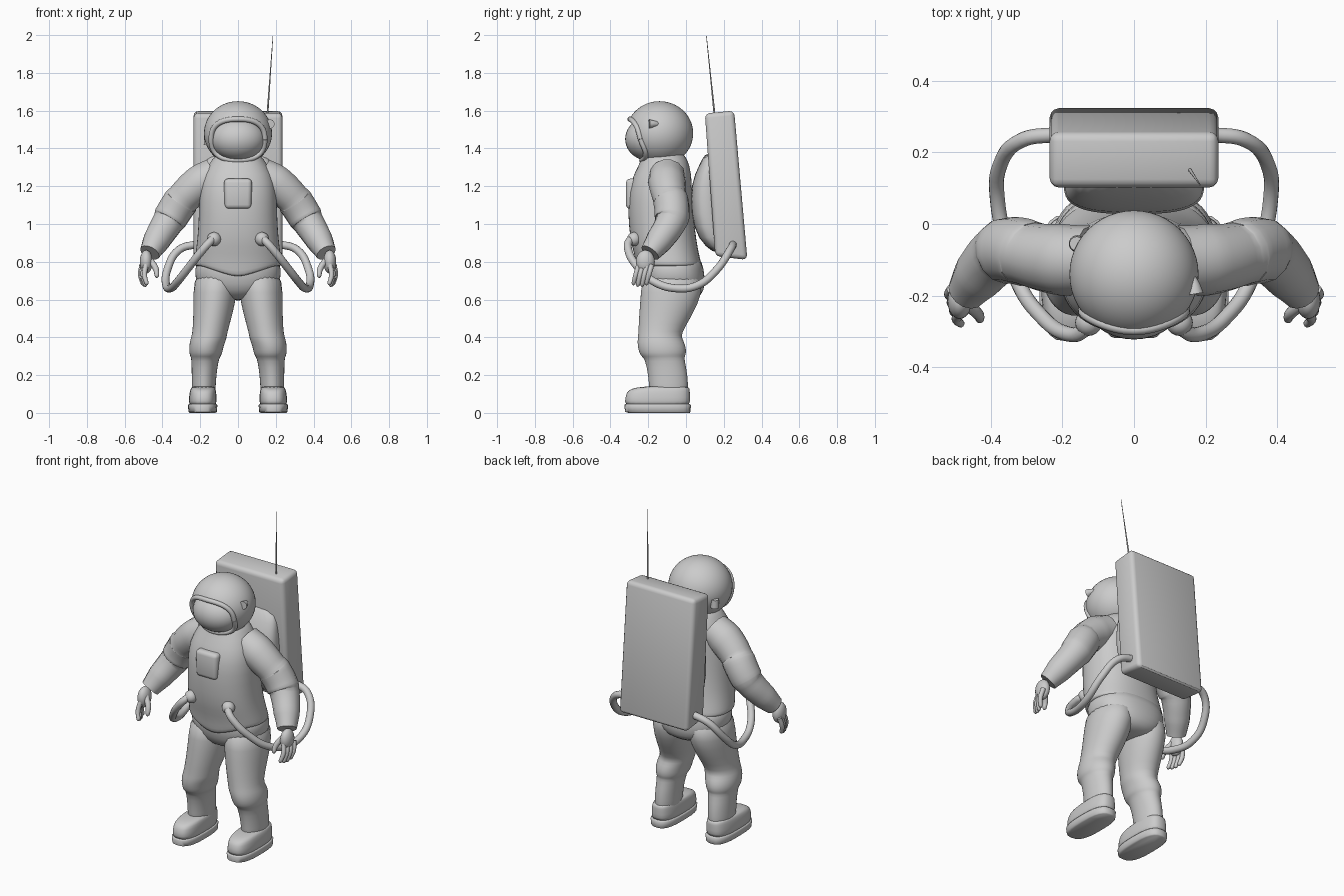
import bpy, bmesh
from math import sin, cos, pi, radians
from mathutils import Vector


def finish(ob, angle=40):
    bpy.ops.object.select_all(action='DESELECT')
    ob.select_set(True)
    bpy.context.view_layer.objects.active = ob
    bpy.ops.object.shade_smooth_by_angle(angle=radians(angle))
    return ob


def mesh_object(name, bm, angle=40):
    bmesh.ops.recalc_face_normals(bm, faces=bm.faces)
    me = bpy.data.meshes.new(name)
    bm.to_mesh(me)
    bm.free()
    ob = bpy.data.objects.new(name, me)
    bpy.context.collection.objects.link(ob)
    return finish(ob, angle)


def loft(name, rings, s=1, n=24, p=2.0, subsurf=1):
    """Stack of super-ellipse rings: (x, y_front, y_back, z, half_width, front_dip)."""
    bm = bmesh.new()
    loops = []
    for x, y0, y1, z, rx, dip in rings:
        loop = []
        for i in range(n):
            c, d = cos(2 * pi * i / n), sin(2 * pi * i / n)
            px = abs(c) ** (2 / p) * (1 if c > 0 else -1) * rx
            py = abs(d) ** (2 / p) * (1 if d > 0 else -1) * (y1 - y0) / 2
            drop = dip * max(0, 1 - 1.2 * abs(c)) if d < 0 else 0
            loop.append(bm.verts.new((s * (x + px), (y0 + y1) / 2 + py, z - drop)))
        loops.append(loop)
    for a, b in zip(loops, loops[1:]):
        for i in range(n):
            bm.faces.new((a[i], a[(i + 1) % n], b[(i + 1) % n], b[i]))
    bm.faces.new(loops[0])
    bm.faces.new(loops[-1])
    ob = mesh_object(name, bm, 60)
    if subsurf:
        ob.modifiers.new("smooth", 'SUBSURF').levels = subsurf
        ob.modifiers["smooth"].render_levels = subsurf
    return ob


def tube(name, pts, s=1, res=6):
    """Round tube through (x, y, z, radius) points."""
    cu = bpy.data.curves.new(name, 'CURVE')
    cu.dimensions = '3D'
    cu.bevel_depth, cu.bevel_resolution, cu.resolution_u = 1, 5, res
    cu.use_fill_caps = True
    sp = cu.splines.new('BEZIER')
    sp.bezier_points.add(len(pts) - 1)
    for bp, (x, y, z, r) in zip(sp.bezier_points, pts):
        bp.co, bp.radius = (s * x, y, z), r
        bp.handle_left_type = bp.handle_right_type = 'AUTO'
    ob = bpy.data.objects.new(name, cu)
    bpy.context.collection.objects.link(ob)
    bpy.ops.object.select_all(action='DESELECT')
    ob.select_set(True)
    bpy.context.view_layer.objects.active = ob
    bpy.ops.object.convert(target='MESH')
    return finish(bpy.context.object)


def ball(name, loc, size, u=32, v=20):
    bm = bmesh.new()
    bmesh.ops.create_uvsphere(bm, u_segments=u, v_segments=v, radius=1)
    bmesh.ops.scale(bm, vec=size, verts=bm.verts)
    bmesh.ops.translate(bm, vec=loc, verts=bm.verts)
    return mesh_object(name, bm)


def block(name, bottom, top, bevel):
    """Bevelled box between two rectangles (half_width, y_front, y_back, z_front, z_back)."""
    bm = bmesh.new()
    v = [bm.verts.new((sx * w, y, z)) for w, y0, y1, z0, z1 in (bottom, top)
         for sx, y, z in ((-1, y0, z0), (1, y0, z0), (1, y1, z1), (-1, y1, z1))]
    for f in ((0, 1, 2, 3), (4, 5, 6, 7), (0, 1, 5, 4), (1, 2, 6, 5), (2, 3, 7, 6), (3, 0, 4, 7)):
        bm.faces.new([v[i] for i in f])
    bmesh.ops.bevel(bm, geom=bm.edges[:], offset=bevel, segments=3, profile=0.5, affect='EDGES')
    return mesh_object(name, bm, 30)


# Helmet with a face opening, rim and bulging visor
C, S = Vector((0, -0.14, 1.48)), Vector((0.18, 0.178, 0.17))
helmet = ball("helmet", C, S, 48, 32)
outline = []
for i in range(48):
    a = 2 * pi * i / 48
    c, d = cos(a), sin(a)
    x = 0.142 * abs(c) ** 0.8 * (1 if c > 0 else -1)
    z = 1.45 + (0.105 if d > 0 else 0.112) * abs(d) ** 0.8 * (1 if d > 0 else -1)
    y = C.y - S.y * max(0.05, 1 - (x / S.x) ** 2 - ((z - C.z) / S.z) ** 2) ** 0.5
    outline.append((x, y, z))
bm = bmesh.new()
front = [bm.verts.new((x, -0.5, z)) for x, y, z in outline]
back = [bm.verts.new((x, -0.19, z)) for x, y, z in outline]
for i in range(48):
    j = (i + 1) % 48
    bm.faces.new((front[i], front[j], back[j], back[i]))
bm.faces.new(front)
bm.faces.new(back)
cutter = mesh_object("visor_cutter", bm)
cutter.hide_render = True
cutter.hide_set(True)
cut = helmet.modifiers.new("opening", 'BOOLEAN')
cut.object, cut.operation, cut.solver = cutter, 'DIFFERENCE', 'EXACT'
tube("helmet_rim", [(x, y + 0.004, z, 0.014) for x, y, z in outline + outline[:1]], res=1)
ball("visor", (0, -0.2, 1.45), (0.145, 0.122, 0.114))

# Small helmet fittings
tube("helmet_lamp", [(0.15, -0.14, 1.525, 0.012), (0.165, -0.165, 1.53, 0.016),
                     (0.17, -0.195, 1.53, 0.024)])
tube("helmet_valve", [(-0.16, -0.055, 1.47, 0.02), (-0.158, -0.055, 1.42, 0.024)])

# Torso with V-shaped front hem, and trouser seat
loft("jacket", [(0, -0.23, -0.02, 1.39, 0.10, 0), (0, -0.235, 0.01, 1.34, 0.14, 0),
                (0, -0.275, 0.03, 1.27, 0.185, 0), (0, -0.307, 0.032, 1.18, 0.207, 0),
                (0, -0.308, 0.04, 1.05, 0.208, 0), (0, -0.298, 0.055, 0.92, 0.216, 0),
                (0, -0.275, 0.068, 0.85, 0.226, 0.01), (0, -0.262, 0.08, 0.80, 0.234, 0.03),
                (0, -0.258, 0.083, 0.785, 0.235, 0.06), (0, -0.245, 0.075, 0.775, 0.225, 0.065),
                (0, -0.2, 0.05, 0.78, 0.18, 0.04)], p=2.3)
loft("trouser_seat", [(0, -0.24, 0.08, 0.84, 0.215, 0), (0, -0.245, 0.095, 0.76, 0.232, 0),
                      (0, -0.235, 0.105, 0.68, 0.225, 0), (0, -0.2, 0.085, 0.62, 0.15, 0),
                      (0, -0.13, 0.03, 0.595, 0.06, 0)], p=2.3)
block("chest_badge", (0.07, -0.318, -0.25, 1.08, 1.08), (0.075, -0.318, -0.25, 1.24, 1.24), 0.022)

# Backpack, its rounded inner bulge, and antenna
block("backpack", (0.235, 0.155, 0.325, 0.83, 0.81), (0.235, 0.10, 0.255, 1.585, 1.6), 0.025)
loft("backpack_bulge", [(0, 0.10, 0.18, 1.38, 0.16, 0), (0, 0.07, 0.18, 1.31, 0.18, 0),
                        (0, 0.025, 0.18, 1.22, 0.195, 0), (0, 0.025, 0.19, 1.05, 0.2, 0),
                        (0, 0.06, 0.2, 0.92, 0.19, 0), (0, 0.15, 0.24, 0.84, 0.16, 0)], p=2.8)
tube("antenna", [(0.155, 0.152, 1.57, 0.005), (0.185, 0.108, 1.995, 0.0015)])

for s, side in ((1, "right"), (-1, "left")):
    # Leg with knee cuff
    loft("leg_" + side, [(0.112, -0.23, 0.08, 0.76, 0.115, 0), (0.12, -0.24, 0.095, 0.64, 0.118, 0),
                         (0.134, -0.25, 0.03, 0.51, 0.103, 0), (0.15, -0.253, -0.025, 0.42, 0.092, 0),
                         (0.155, -0.257, -0.02, 0.395, 0.096, 0), (0.168, -0.258, 0, 0.355, 0.092, 0),
                         (0.171, -0.248, 0.002, 0.315, 0.088, 0), (0.172, -0.235, -0.006, 0.298, 0.08, 0),
                         (0.174, -0.218, -0.008, 0.285, 0.073, 0), (0.18, -0.2, 0.01, 0.2, 0.065, 0),
                         (0.182, -0.195, 0.012, 0.12, 0.064, 0), (0.182, -0.19, 0.01, 0.08, 0.06, 0)], s)
    # Boot and sole
    loft("boot_" + side, [(0.187, -0.322, 0.02, 0.03, 0.07, 0), (0.187, -0.325, 0.022, 0.06, 0.074, 0),
                          (0.186, -0.318, 0.022, 0.105, 0.072, 0), (0.185, -0.298, 0.02, 0.128, 0.066, 0),
                          (0.184, -0.22, 0.015, 0.142, 0.06, 0)], s, p=2.8)
    loft("sole_" + side, [(0.187, -0.305, 0.02, 0.0, 0.068, 0), (0.187, -0.322, 0.024, 0.006, 0.075, 0),
                          (0.187, -0.327, 0.026, 0.04, 0.078, 0), (0.187, -0.322, 0.02, 0.046, 0.074, 0)],
         s, p=2.8, subsurf=0)
    # Sleeve with elbow band
    tube("sleeve_" + side, [(0.12, -0.10, 1.26, 0.095), (0.20, -0.10, 1.215, 0.1),
                            (0.29, -0.085, 1.135, 0.09), (0.302, -0.08, 1.12, 0.095),
                            (0.36, -0.075, 1.03, 0.092), (0.372, -0.08, 1.01, 0.084),
                            (0.43, -0.14, 0.915, 0.073), (0.467, -0.19, 0.848, 0.055)], s)
    # Gloved hand
    ball("palm_" + side, (s * 0.486, -0.215, 0.80), (0.034, 0.05, 0.062), 20, 14)
    for i in range(4):
        y = -0.25 + 0.023 * i
        x = 0.487 + 0.007 * i
        tube("finger_%d_%s" % (i + 1, side),
             [(x, y, 0.785, 0.014), (x + 0.008, y - 0.016, 0.73, 0.0135),
              (x - 0.004, y - 0.028 , 0.685 - 0.008 * (i in (1, 2)), 0.011),
              (x - 0.007, y - 0.03, 0.677 - 0.008 * (i in (1, 2)), 0.004)], s, 4)
    tube("thumb_" + side, [(0.467, -0.225, 0.81, 0.017), (0.436, -0.25, 0.765, 0.016),
                           (0.43, -0.265, 0.725, 0.012), (0.431, -0.267, 0.715, 0.004)], s, 4)
    # Air hose from backpack to belly fitting
    tube("hose_" + side, [(x, y, z, 0.021) for x, y, z in (
        (0.21, 0.25, 0.895), (0.31, 0.235, 0.865), (0.375, 0.16, 0.755), (0.38, 0.06, 0.675),
        (0.355, -0.06, 0.66), (0.32, -0.17, 0.695), (0.265, -0.25, 0.765), (0.19, -0.305, 0.86),
        (0.145, -0.3, 0.91), (0.115, -0.25, 0.935))], s)
    ball("hose_fitting_" + side, (s * 0.127, -0.275, 0.92), (0.037, 0.037, 0.037), 20, 12)
